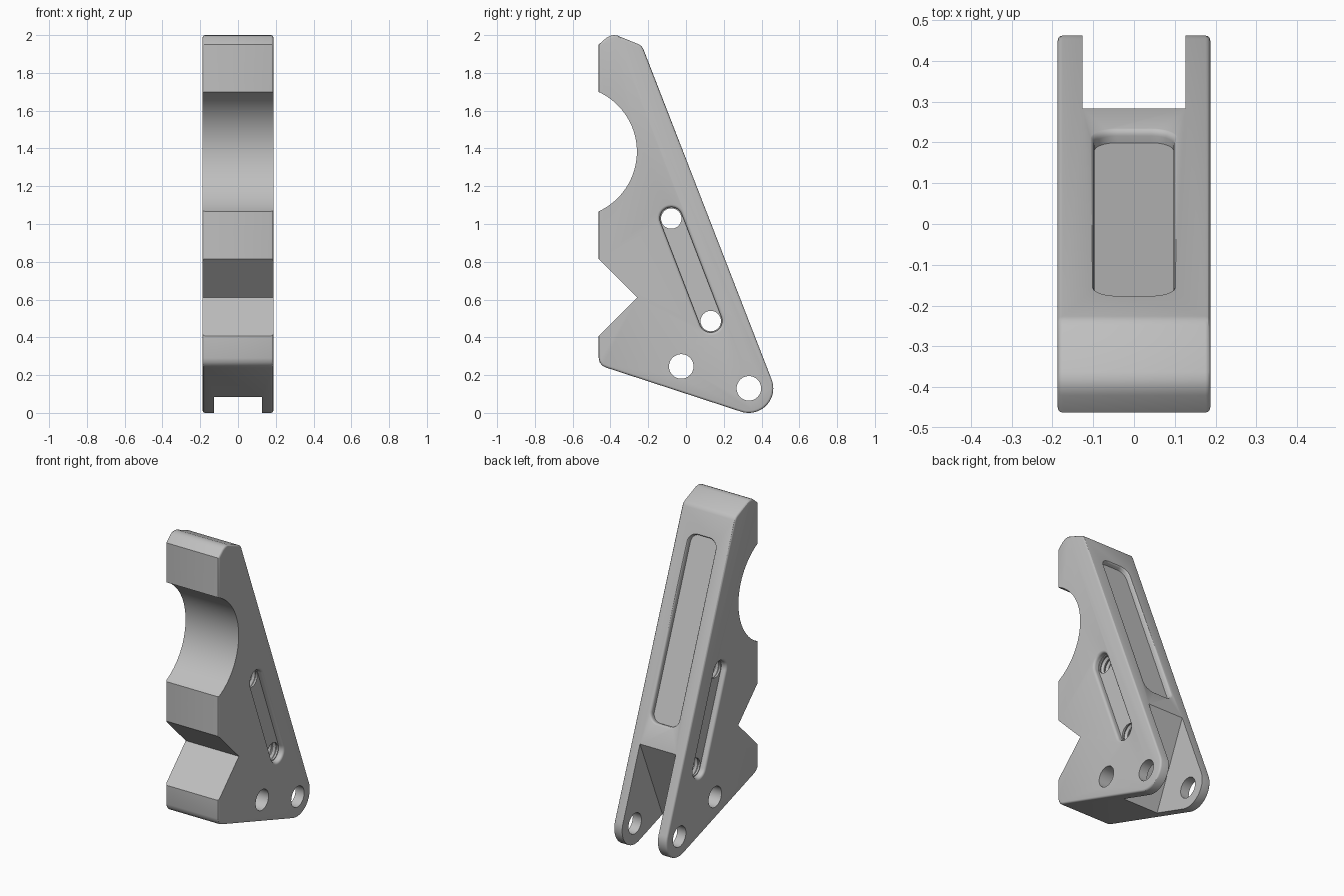
import bpy, bmesh, math
from mathutils import Matrix, Vector

if "Cube" in bpy.data.objects:
    bpy.data.objects.remove(bpy.data.objects["Cube"])

W = 0.187                       # half thickness of the plate
N = Vector((0, 0.9336, 0.3583))  # outward direction of the sloped back
T = Vector((0, 0.3583, -0.9336))  # direction running down the slope
X = Vector((1, 0, 0))


def frame(origin, ax, az):
    """Matrix with local x along ax and local z along az."""
    ay = az.cross(ax)
    m = Matrix((ax, ay, az)).transposed().to_4x4()
    m.translation = origin
    return m


def finish(bm, name):
    bmesh.ops.recalc_face_normals(bm, faces=bm.faces)
    me = bpy.data.meshes.new(name)
    bm.to_mesh(me)
    bm.free()
    ob = bpy.data.objects.new(name, me)
    bpy.context.collection.objects.link(ob)
    return ob


def loft(name, rings, m):
    """Closed solid through rings of (points, height)."""
    bm = bmesh.new()
    loops = [[bm.verts.new(m @ Vector((x, y, h))) for x, y in pts] for pts, h in rings]
    for a, b in zip(loops, loops[1:]):
        for i in range(len(a)):
            j = (i + 1) % len(a)
            bm.faces.new((a[i], a[j], b[j], b[i]))
    bm.faces.new(loops[0])
    bm.faces.new(loops[-1])
    return finish(bm, name)


def arc(cx, cy, r, a0, a1, n):
    return [(cx + r * math.cos(math.radians(a0 + (a1 - a0) * i / n)),
             cy + r * math.sin(math.radians(a0 + (a1 - a0) * i / n))) for i in range(n + 1)]


def circle(r, n=40):
    return arc(0, 0, r, 0, 360, n)[:-1]


def rounded_rect(hx, hy, r):
    pts = []
    for k, (sx, sy) in enumerate(((1, 1), (-1, 1), (-1, -1), (1, -1))):
        pts += arc(sx * (hx - r), sy * (hy - r), r, 90 * k, 90 * k + 90, 10)
    return pts


def cut(target, cutter):
    cutter.hide_render = True
    mod = target.modifiers.new("cut", 'BOOLEAN')
    mod.operation, mod.solver, mod.object = 'DIFFERENCE', 'EXACT', cutter
    bpy.context.view_layer.objects.active = target
    bpy.ops.object.modifier_apply(modifier=mod.name)
    bpy.data.objects.remove(cutter)


def pocket(hx, hy, r, depth, lip, m):
    """Rounded pocket whose rim rolls over into the surface."""
    rings = [(rounded_rect(hx, hy, r), -depth)]
    for i in range(6):
        a = math.radians(18 * i)
        e = lip * (1 - math.cos(a))
        rings.append((rounded_rect(hx + e, hy + e, r + e), lip * (math.sin(a) - 1)))
    e = lip
    rings.append((rounded_rect(hx + e, hy + e, r + e), 0.03))
    return loft("pocket_cutter", rings, m)


def prism(pts, half):
    # local x = world y, local y = world z, local z = world x
    return loft("prism_cutter", [(pts, -half), (pts, half)], SIDE)


SIDE = frame(Vector(), Vector((0, 1, 0)), X)

# Bracket body: side outline with a rounded foot, extruded across x
outline = [(-0.462, 1.95), (-0.42, 1.987), (-0.40, 1.997), (-0.382, 2.0), (-0.362, 1.997),
           (-0.25, 1.951), (-0.236, 1.942), (-0.226, 1.927)]
outline += arc(0.332, 0.13, 0.13, 21, -108, 24)
outline += [(-0.42, 0.239), (-0.443, 0.25), (-0.457, 0.268), (-0.462, 0.29)]
body = loft("bracket_body", [(outline, -W), (outline, W)], SIDE)

# Soft rim on both flat sides
bm = bmesh.new()
bm.from_mesh(body.data)
rim = [e for e in bm.edges if abs(e.verts[0].co.x - e.verts[1].co.x) < 1e-4]
bmesh.ops.bevel(bm, geom=rim, offset=0.012, segments=3, profile=0.5, affect='EDGES')
bm.to_mesh(body.data)
bm.free()

# Round bay and V notch in the front
cut(body, prism([(-0.608 + x, 1.383 + y) for x, y in circle(0.348, 96)], 0.4))
cut(body, prism([(-0.258, 0.612), (-0.758, 1.112), (-0.758, 0.112)], 0.4))

# Fork slot at the foot
cut(body, prism([(-0.05, -0.17), (0.39, 0.87), (0.8, 0.87), (0.8, -0.17)], 0.126))

# Long pocket in the sloped back
cut(body, pocket(0.56, 0.097, 0.055, 0.036, 0.018, frame(Vector((0, 0.032, 1.274)), T, N)))

# Slotted pockets on both sides
top, low = Vector((0, -0.078, 1.029)), Vector((0, 0.131, 0.486))
run = (low - top).normalized()
half = (low - top).length / 2
for s in (-1, 1):
    m = frame((top + low) / 2 + X * s * W, run, X * s)
    cut(body, pocket(half + 0.06, 0.06, 0.0599, 0.035, 0.015, m))

# Threaded holes inside the side pockets
thread = [(circle(0.054), -0.3)]
pitch = 0.032
for i in range(-4, 5):
    thread += [(circle(0.054), (i - 0.4) * pitch), (circle(0.066), i * pitch),
               (circle(0.054), (i + 0.4) * pitch)]
thread.append((circle(0.054), 0.3))
for c in (top, low):
    cut(body, loft("thread_cutter", thread, frame(c, Vector((0, 1, 0)), X)))

# Plain pin holes
for y, z in ((-0.025, 0.246), (0.333, 0.13)):
    cut(body, prism([(y + a, z + b) for a, b in circle(0.065)], 0.4))

# Plain grey metal
mat = bpy.data.materials.new("grey_metal")
mat.diffuse_color = (0.52, 0.52, 0.52, 1)
mat.use_nodes = True
mat.node_tree.nodes["Principled BSDF"].inputs["Base Color"].default_value = mat.diffuse_color
body.data.materials.clear()
body.data.materials.append(mat)
for p in body.data.polygons:
    p.material_index = 0

bpy.ops.object.select_all(action='DESELECT')
body.select_set(True)
bpy.context.view_layer.objects.active = body
bpy.ops.object.shade_smooth_by_angle(angle=math.radians(30))
